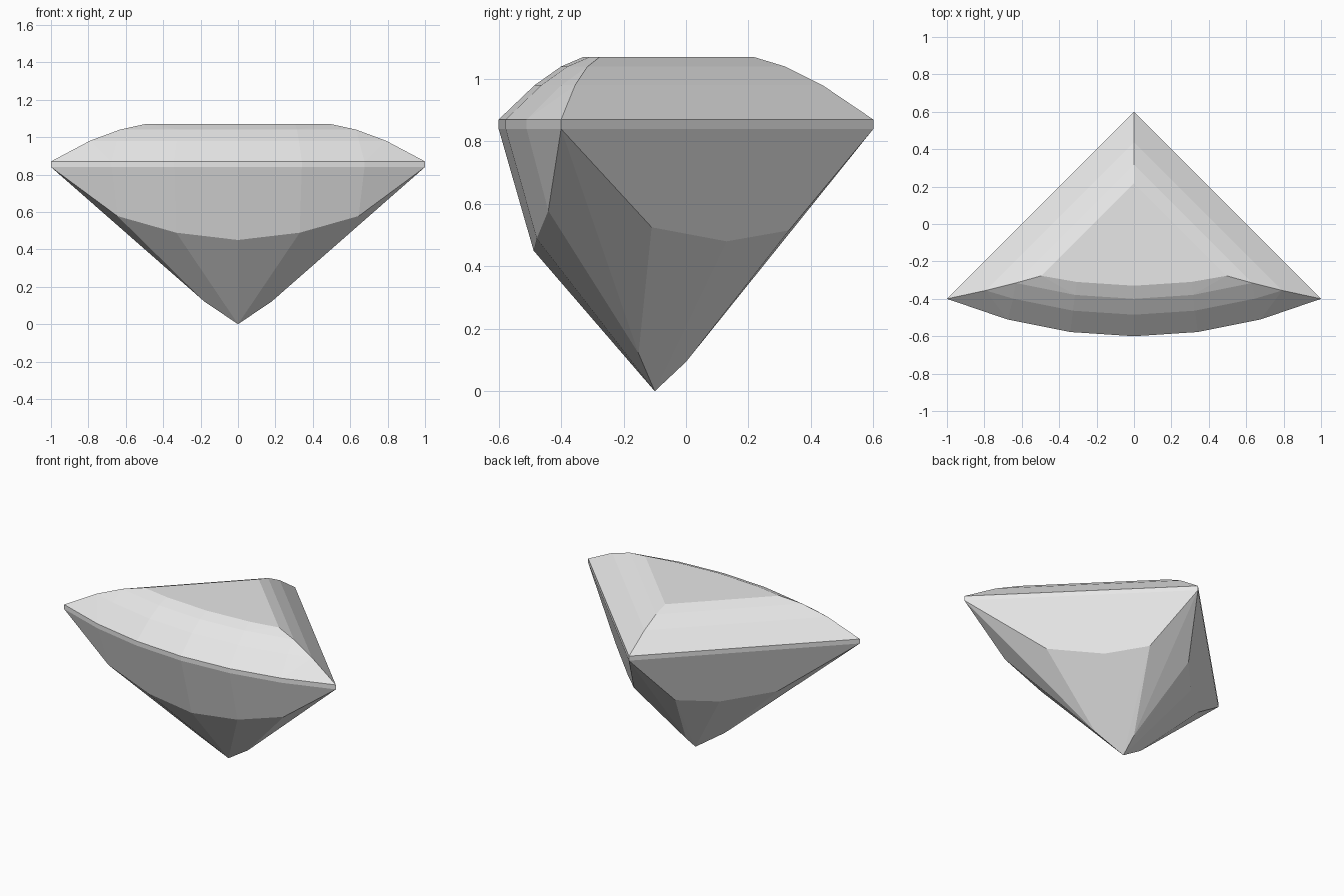
import bpy, bmesh
from math import sin, cos, sqrt, asin, radians

cube = bpy.data.objects.get("Cube")
if cube:
    bpy.data.objects.remove(cube, do_unlink=True)

ARC_CENTER_Y, ARC_RADIUS = 2.0, 2.6
STEP = asin(1 / ARC_RADIUS) / 3


def outline(inset, z):
    """Triangle with a bowed front edge, offset inwards."""
    r = ARC_RADIUS - inset
    back = 0.6 - sqrt(2) * inset
    s = back - ARC_CENTER_Y
    cx = (s + sqrt(2 * r * r - s * s)) / 2
    pts = [(0, back, z), (cx, back - cx, z), (-cx, back - cx, z)]
    for i in range(-2, 3):
        x = r * sin(i * STEP)
        if abs(x) < cx - 0.02:
            pts.append((x, ARC_CENTER_Y - r * cos(i * STEP), z))
    return pts


def mirrored(pts):
    return [(side * x, y, z) for x, y, z in pts for side in (1, -1)]


# Girdle and stepped crown
points = []
for inset, z in ((0, 0.84), (0, 0.87), (0.115, 0.98), (0.2, 1.04), (0.27, 1.07)):
    points += outline(inset, z)

# Pavilion: front facets, back facets, lower ridge bends and the culet
points += [(0, -0.488, 0.45)]
points += mirrored([(0.33, -0.478, 0.489), (0.645, -0.441, 0.578)])
points += mirrored([(0.596, -0.11, 0.525), (0.34, 0.13, 0.48), (0.152, 0.33, 0.515)])
points += mirrored([(0.18, -0.152, 0.121)])
points += [(0, 0, 0.094), (0, -0.1, 0)]

# Facets as the hull of all corners, with flat neighbours merged
bm = bmesh.new()
for p in points:
    bm.verts.new(p)
hull = bmesh.ops.convex_hull(bm, input=bm.verts[:])
loose = [v for v in bm.verts if not v.link_faces]
bmesh.ops.delete(bm, geom=loose, context='VERTS')
bmesh.ops.dissolve_limit(bm, angle_limit=radians(1.2), verts=bm.verts[:], edges=bm.edges[:])
bmesh.ops.recalc_face_normals(bm, faces=bm.faces[:])

mesh = bpy.data.meshes.new("cut_gem")
bm.to_mesh(mesh)
bm.free()
gem = bpy.data.objects.new("cut_gem", mesh)
bpy.context.collection.objects.link(gem)

# Pale grey stone
grey = (0.8, 0.8, 0.8, 1)
mat = bpy.data.materials.new("pale_grey")
mat.use_nodes = True
mat.diffuse_color = grey
for node in mat.node_tree.nodes:
    if node.type == 'BSDF_PRINCIPLED':
        node.inputs["Base Color"].default_value = grey
mesh.materials.append(mat)
